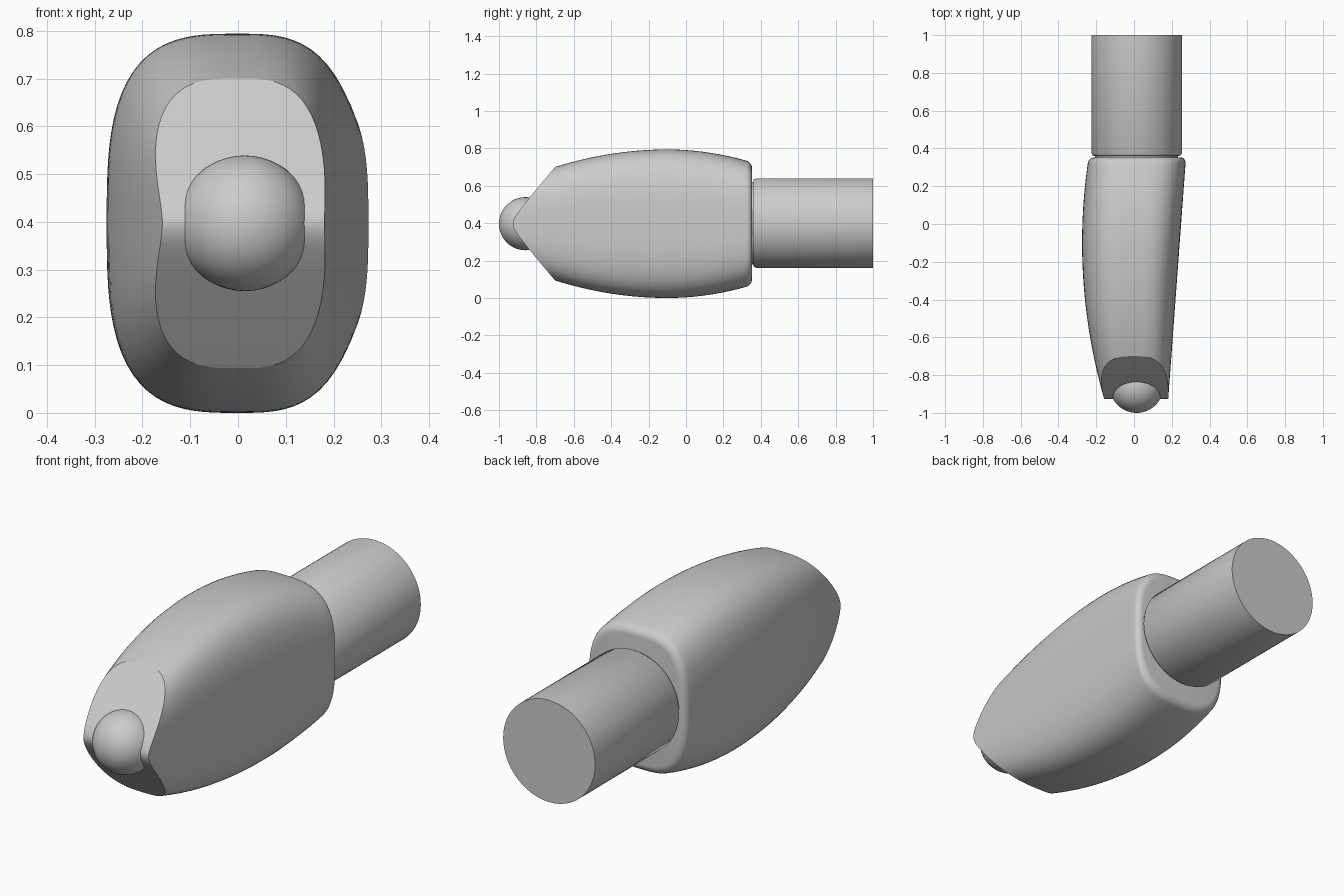
import bpy, bmesh, math
from mathutils import Matrix

if "Cube" in bpy.data.objects:
    bpy.data.objects.remove(bpy.data.objects["Cube"])

grey = bpy.data.materials.new("plain grey")
grey.use_nodes = True
grey.diffuse_color = (0.6, 0.6, 0.6, 1)
grey.node_tree.nodes["Principled BSDF"].inputs["Base Color"].default_value = (0.6, 0.6, 0.6, 1)

MID_Z = 0.397
AXIS_X = 0.014      # shaft and ball share this axis
BACK = 0.353


def finish(bm, name, angle=30):
    bmesh.ops.recalc_face_normals(bm, faces=bm.faces)
    mesh = bpy.data.meshes.new(name)
    bm.to_mesh(mesh)
    bm.free()
    mesh.materials.append(grey)
    obj = bpy.data.objects.new(name, mesh)
    bpy.context.collection.objects.link(obj)
    bpy.ops.object.select_all(action='DESELECT')
    obj.select_set(True)
    bpy.context.view_layer.objects.active = obj
    bpy.ops.object.shade_smooth_by_angle(angle=math.radians(angle))
    return obj


# Body: rounded-rectangle sections that swell along y
def section_point(angle, y, inset=0.0):
    c, s = math.cos(angle), math.sin(angle)
    n = 3.1
    r = (abs(c) ** n + abs(s) ** n) ** (-1 / n)
    height = 0.397 - (0.26 if y < -0.1 else 0.335) * (y + 0.1) ** 2 - inset
    if c > 0:
        width = 0.275 - 0.0735 * (0.35 - y) - inset
    else:
        width = 0.275 - 0.171 * (y + 0.1) ** 2 - inset
    return r * c * width, r * s * height


# Rounded wedge that trims the front end
def wedge_y(dz):
    return -0.96 + 0.85 * math.sqrt(dz * dz + 0.04 ** 2)


N, STEPS, RIM = 96, 32, 0.03
bm = bmesh.new()
rings = []
for k in range(STEPS + 1):
    ring = []
    for i in range(N):
        a = 2 * math.pi * i / N
        y = -0.7
        for _ in range(25):     # settle the vertex onto the wedge surface
            x, dz = section_point(a, y)
            start = wedge_y(dz)
            y = start + (BACK - RIM - start) * k / STEPS
        ring.append(bm.verts.new((x, y, MID_Z + dz)))
    rings.append(ring)
# Rounded back rim
for k in range(1, 7):
    t = math.pi / 2 * k / 6
    y = BACK - RIM + RIM * math.sin(t)
    ring = []
    for i in range(N):
        x, dz = section_point(2 * math.pi * i / N, y, RIM * (1 - math.cos(t)))
        ring.append(bm.verts.new((x, y, MID_Z + dz)))
    rings.append(ring)
for r0, r1 in zip(rings, rings[1:]):
    for i in range(N):
        j = (i + 1) % N
        bm.faces.new((r0[i], r0[j], r1[j], r1[i]))
bm.faces.new(rings[-1])
# Front cap made of level strips across the wedge
front = rings[0]
for i in range(-N // 4, N // 4):
    corners = []
    for v in (front[i], front[i + 1], front[N // 2 - i - 1], front[(N // 2 - i) % N]):
        if v not in corners:
            corners.append(v)
    bm.faces.new(corners)
finish(bm, "body", 28)

# Shaft: turned profile with a narrow neck and a small chamfer
profile = [(0.22, 0.33), (0.22, 0.36), (0.232, 0.362), (0.24, 0.376), (0.24, 1.0)]
SEG = 64
bm = bmesh.new()
rings = []
for radius, y in profile:
    rings.append([bm.verts.new((AXIS_X + radius * math.cos(2 * math.pi * i / SEG), y,
                                0.4 + radius * math.sin(2 * math.pi * i / SEG)))
                  for i in range(SEG)])
for r0, r1 in zip(rings, rings[1:]):
    for i in range(SEG):
        j = (i + 1) % SEG
        bm.faces.new((r0[i], r0[j], r1[j], r1[i]))
bm.faces.new(rings[0])
bm.faces.new(rings[-1])
finish(bm, "shaft")

# Ball set into the front ridge
bm = bmesh.new()
bmesh.ops.create_uvsphere(bm, u_segments=48, v_segments=32, radius=0.142)
bmesh.ops.transform(bm, verts=bm.verts, matrix=Matrix.Translation((AXIS_X, -0.858, MID_Z))
                    @ Matrix.Rotation(math.pi / 2, 4, 'X'))
finish(bm, "ball_tip")
